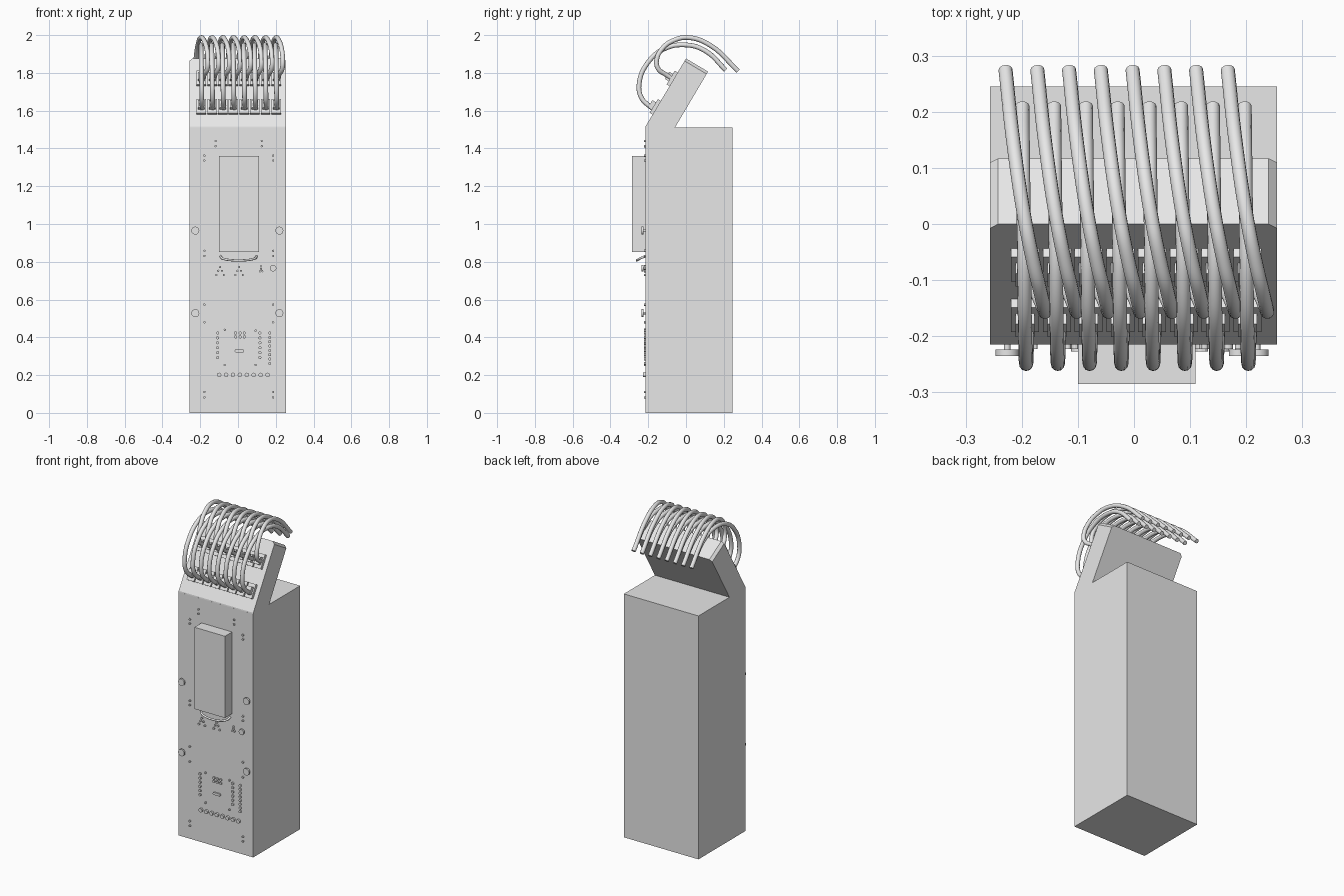
import bpy, bmesh, math
from mathutils import Vector, Matrix

if "Cube" in bpy.data.objects:
    bpy.data.objects.remove(bpy.data.objects["Cube"])

grey = bpy.data.materials.new("light grey")
grey.diffuse_color = (0.8, 0.8, 0.8, 1)
grey.use_nodes = True
grey.node_tree.nodes["Principled BSDF"].inputs["Base Color"].default_value = grey.diffuse_color


def finish(name, bm):
    bmesh.ops.recalc_face_normals(bm, faces=bm.faces)
    me = bpy.data.meshes.new(name)
    bm.to_mesh(me)
    bm.free()
    me.materials.append(grey)
    ob = bpy.data.objects.new(name, me)
    bpy.context.collection.objects.link(ob)
    return ob


def add_box(bm, size, matrix):
    bmesh.ops.create_cube(bm, size=1, matrix=matrix @ Matrix.Diagonal((*size, 1)))


def box(name, x0, x1, y0, y1, z0, z1):
    bm = bmesh.new()
    centre = ((x0 + x1) / 2, (y0 + y1) / 2, (z0 + z1) / 2)
    add_box(bm, (x1 - x0, y1 - y0, z1 - z0), Matrix.Translation(centre))
    return finish(name, bm)


def add_disc(bm, x, z, r, y0, y1, sides=12):
    m = Matrix.Translation((x, (y0 + y1) / 2, z)) @ Matrix.Rotation(math.pi / 2, 4, 'X')
    bmesh.ops.create_cone(bm, cap_ends=True, segments=sides, radius1=r, radius2=r,
                          depth=y1 - y0, matrix=m)


def studs(name, points, r, depth=0.008):
    bm = bmesh.new()
    for x, z in points:
        add_disc(bm, x, z, r, FRONT - depth, FRONT + 0.004)
    return finish(name, bm)


def smooth(ob):
    bpy.ops.object.select_all(action='DESELECT')
    ob.select_set(True)
    bpy.context.view_layer.objects.active = ob
    bpy.ops.object.shade_smooth_by_angle(angle=math.radians(40))


def tubes(name, paths, r):
    cu = bpy.data.curves.new(name, 'CURVE')
    cu.dimensions = '3D'
    cu.bevel_depth = r
    cu.bevel_resolution = 4
    cu.resolution_u = 6
    cu.use_fill_caps = True
    for path in paths:
        sp = cu.splines.new('BEZIER')
        sp.bezier_points.add(len(path) - 1)
        for bp, co in zip(sp.bezier_points, path):
            bp.co = co
            bp.handle_left_type = bp.handle_right_type = 'AUTO'
    cu.materials.append(grey)
    ob = bpy.data.objects.new(name, cu)
    bpy.context.collection.objects.link(ob)
    bpy.ops.object.select_all(action='DESELECT')
    ob.select_set(True)
    bpy.context.view_layer.objects.active = ob
    bpy.ops.object.convert(target='MESH')
    smooth(bpy.context.view_layer.objects.active)


X0, X1, FRONT, TOP = -0.257, 0.255, -0.215, 1.51

# Cabinet and raised front box
box("cabinet", X0, X1, FRONT, 0.245, 0, TOP)
box("front_box", -0.10, 0.11, -0.285, FRONT, 0.853, 1.36)

# Leaning head panel with clipped top corners
profile = [(-0.215, 1.508), (-0.214, 1.517), (0.0, 1.876), (0.117, 1.807), (-0.06, 1.508)]
bm = bmesh.new()
face = bm.faces.new([bm.verts.new((X0, y, z)) for y, z in profile])
ext = bmesh.ops.extrude_face_region(bm, geom=[face])
bmesh.ops.translate(bm, vec=(X1 - X0, 0, 0),
                    verts=[v for v in ext["geom"] if isinstance(v, bmesh.types.BMVert)])
corners = [e for e in bm.edges if all(v.co.z > 1.75 for v in e.verts)
           and abs(e.verts[0].co.x - e.verts[1].co.x) < 1e-4]
bmesh.ops.bevel(bm, geom=corners, offset=0.015, segments=1, affect='EDGES')
finish("head_panel", bm)

# Two rows of stepped sockets on the head panel
up = Vector((0, 0.512, 0.859))
out = Vector((0, -0.859, 0.512))
foot = Vector((0, -0.214, 1.517))
socket_x = [-0.194 + 0.0566 * i for i in range(8)]
for name, s in (("lower_sockets", 0.115), ("upper_sockets", 0.29)):
    bm = bmesh.new()
    for x in socket_x:
        for w, length, h in ((0.05, 0.085, 0.02), (0.034, 0.045, 0.042)):
            c = foot + up * s + out * (h / 2 - 0.002) + Vector((x, 0, 0))
            m = Matrix((Vector((1, 0, 0)), up, out)).transposed().to_4x4()
            add_box(bm, (w, length, h), Matrix.Translation(c) @ m)
    finish(name, bm)

# Cables: the lower row runs straight back, the upper row sweeps sideways
lower = [(-0.155, 1.60), (-0.19, 1.622), (-0.238, 1.672), (-0.247, 1.75), (-0.205, 1.85),
         (-0.12, 1.925), (0, 1.948), (0.105, 1.915), (0.21, 1.815)]
upper = [(-0.065, 1.765, 0.0), (-0.105, 1.79, 0.01), (-0.148, 1.823, 0.027), (-0.155, 1.87, 0.03),
         (-0.12, 1.935, 0.022), (-0.07, 1.97, 0.01), (0.01, 1.987, -0.006),
         (0.13, 1.945, -0.024), (0.275, 1.81, -0.04)]
tubes("lower_cables", [[(x + 0.005 - 0.01 * i / 8, y, z) for i, (y, z) in enumerate(lower)]
                       for x in socket_x], 0.0125)
tubes("upper_cables", [[(x + 0.005 + dx, y, z) for y, z, dx in upper]
                       for x in socket_x], 0.0125)

# Curved pull handle under the front box
arc = []
for i in range(9):
    t = math.pi * i / 8
    arc.append((0.003 - 0.095 * math.cos(t), FRONT - 0.045 * math.sin(t) ** 0.6,
                0.829 - 0.022 * math.sin(t) ** 0.8))
tubes("pull_handle", [arc], 0.006)

# Thumb screws: wide head on a thin stem
bm = bmesh.new()
for x, z, r in [(-0.226, 0.965, 0.021), (0.219, 0.965, 0.021), (-0.226, 0.528, 0.021),
                (0.219, 0.528, 0.021), (0.186, 0.766, 0.017)]:
    add_disc(bm, x, z, r, -0.235, -0.224, 20)
    add_disc(bm, x, z, 0.006, -0.226, FRONT + 0.004)
smooth(finish("thumb_screws", bm))

# Small paired rivets
pairs = [(x, z) for x in (-0.178, 0.186)
         for z in (1.362, 1.336, 0.858, 0.831, 0.573, 0.48, 0.111, 0.082)]
pairs += [(x, z) for x in (-0.118, 0.126) for z in (1.44, 1.412)]
studs("rivets", pairs, 0.006)

# Three little indicator clusters
dots = [(cx + dx, 0.772 - dz) for cx in (-0.095, 0.006)
        for dx, dz in ((0, 0), (-0.01, 0.02), (0.01, 0.02), (-0.02, 0.042), (0.02, 0.042))]
dots += [(0.122, 0.776), (0.122, 0.762), (0.116, 0.75), (0.128, 0.75)]
studs("indicators", dots, 0.006)

# Control keypad: side columns, top block and corner dots
keys = [(-0.108, 0.423 - 0.026 * i) for i in range(6)]
keys += [(0.116, 0.423 - 0.026 * i) for i in range(6)]
keys += [(0.168, 0.423 - 0.023 * i) for i in range(8)]
keys += [(x, z) for x in (-0.013, 0.011, 0.034) for z in (0.423, 0.402)]
studs("keypad_buttons", keys, 0.008)
studs("keypad_corner_dots", [(-0.07, 0.44), (0.093, 0.436), (-0.07, 0.254), (0.093, 0.254)], 0.006)
studs("bottom_buttons", [(-0.10 + 0.0367 * i, 0.201) for i in range(8)], 0.012, 0.012)

# Centre slot button
bm = bmesh.new()
for x in (-0.01, 0.025):
    add_disc(bm, x, 0.328, 0.008, FRONT - 0.008, FRONT + 0.004)
add_box(bm, (0.035, 0.0119, 0.016), Matrix.Translation((0.0075, FRONT - 0.002, 0.328)))
finish("slot_button", bm)
